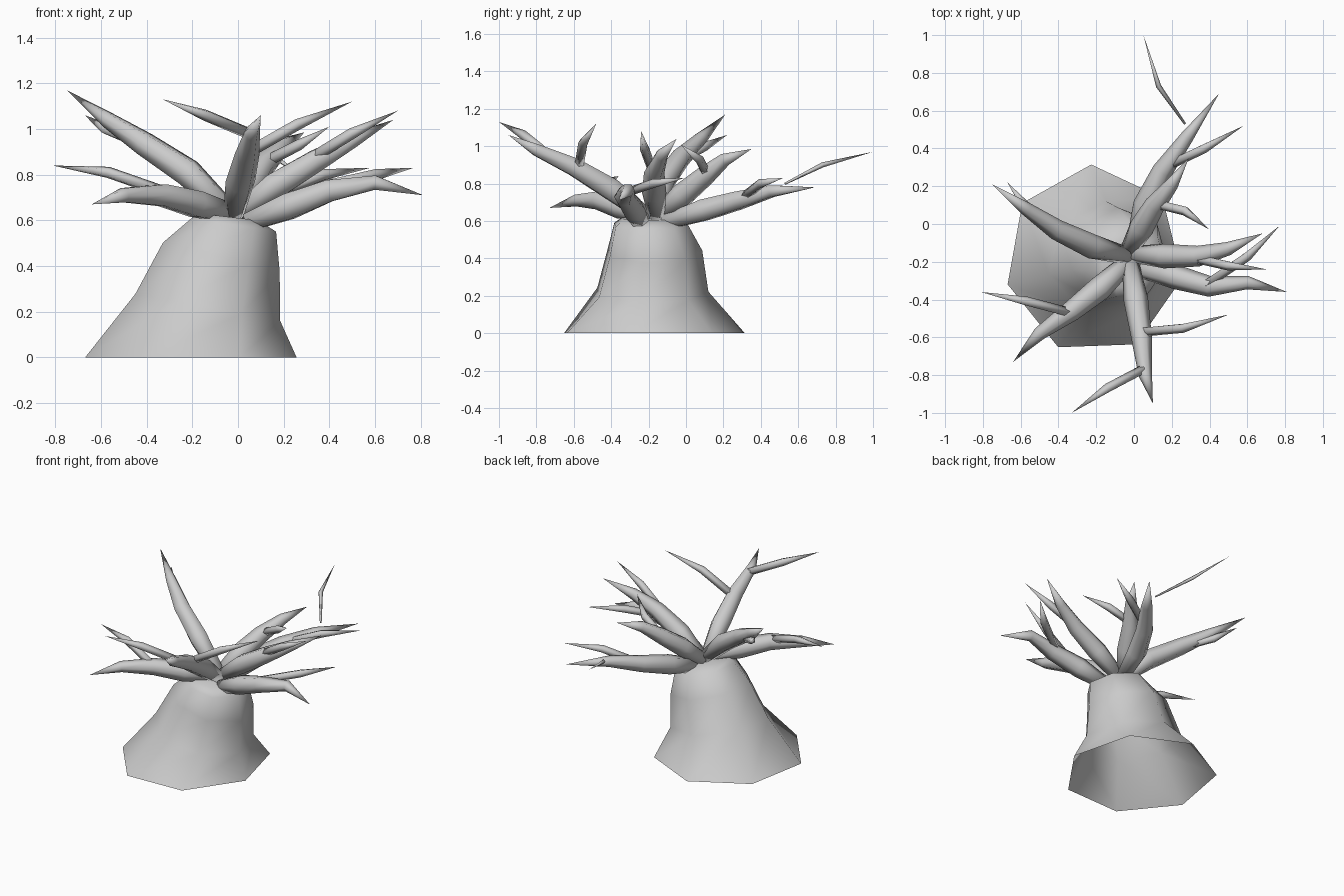
import bpy, bmesh, math
from mathutils import Vector


def make_object(name, bm):
    bmesh.ops.recalc_face_normals(bm, faces=bm.faces)
    for f in bm.faces:
        f.smooth = True
    mesh = bpy.data.meshes.new(name)
    bm.to_mesh(mesh)
    bm.free()
    obj = bpy.data.objects.new(name, mesh)
    bpy.context.collection.objects.link(obj)
    return obj


def bridge(bm, a, b):
    n = len(a)
    for i in range(n):
        bm.faces.new((a[i], a[(i + 1) % n], b[(i + 1) % n], b[i]))


def spike(name, points, radii, sides=6):
    """Tapered tube along a path, ending in a point."""
    pts = [Vector(p) for p in points]
    bm = bmesh.new()
    rings = []
    for i, p in enumerate(pts[:-1]):
        d = (pts[i + 1] - pts[max(i - 1, 0)]).normalized()
        u = d.cross(Vector((0, 0, 1))).normalized()
        v = u.cross(d)
        ring = []
        for k in range(sides):
            a = math.tau * k / sides
            ring.append(bm.verts.new(p + radii[i] * (u * math.cos(a) + v * math.sin(a))))
        rings.append(ring)
    for a, b in zip(rings, rings[1:]):
        bridge(bm, a, b)
    tip = bm.verts.new(pts[-1])
    last = rings[-1]
    for k in range(sides):
        bm.faces.new((last[k], last[(k + 1) % sides], tip))
    bm.faces.new(rings[0])
    return make_object(name, bm)


# Flared, leaning seven-sided trunk, open below: cx, cy, rx, ry, z, tilt
bm = bmesh.new()
rings = []
for cx, cy, rx, ry, z, tilt in [(-0.21, -0.19, 0.475, 0.505, 0.0, 0.0),
                                (-0.135, -0.19, 0.325, 0.31, 0.22, 0.06),
                                (-0.075, -0.175, 0.262, 0.262, 0.44, 0.065),
                                (-0.02, -0.195, 0.19, 0.205, 0.58, 0.03),
                                (-0.04, -0.21, 0.13, 0.14, 0.615, 0.015)]:
    ring = []
    for k in range(7):
        a = math.radians(92) + math.tau * k / 7
        ring.append(bm.verts.new((cx + rx * math.cos(a), cy + ry * math.sin(a),
                                  z - tilt * math.cos(a))))
    rings.append(ring)
for a, b in zip(rings, rings[1:]):
    bridge(bm, a, b)
bm.faces.new(rings[-1])
make_object("trunk", bm)

# Main branches
branches = {
    "left_back": [(-0.03, -0.17, 0.63), (-0.22, -0.12, 0.81), (-0.41, -0.03, 0.935),
                  (-0.57, 0.08, 1.04), (-0.75, 0.21, 1.17)],
    "left_front": [(-0.03, -0.2, 0.63), (-0.18, -0.34, 0.67), (-0.33, -0.46, 0.71),
                   (-0.5, -0.58, 0.71), (-0.64, -0.73, 0.67)],
    "front": [(-0.02, -0.2, 0.62), (0.01, -0.4, 0.77), (0.04, -0.6, 0.89),
              (0.06, -0.8, 0.98), (0.1, -0.95, 1.06)],
    "right_front": [(0.04, -0.24, 0.59), (0.22, -0.28, 0.66), (0.4, -0.33, 0.73),
                    (0.6, -0.31, 0.765), (0.81, -0.36, 0.71)],
    "right": [(0.0, -0.16, 0.63), (0.16, -0.17, 0.75), (0.34, -0.17, 0.86),
              (0.5, -0.13, 0.95), (0.68, -0.05, 1.04)],
    "back_low": [(0.0, -0.12, 0.59), (0.06, 0.1, 0.66), (0.15, 0.28, 0.71),
                 (0.28, 0.46, 0.76), (0.45, 0.69, 0.78)],
    "back_high": [(-0.03, -0.14, 0.63), (0.04, -0.02, 0.74), (0.11, 0.1, 0.84),
                  (0.2, 0.21, 0.93), (0.29, 0.35, 0.985)],
}
for name, path in branches.items():
    spike(name + "_branch", path, (0.045, 0.065, 0.055, 0.036))

# Side twigs
twigs = {
    "left_back": [(-0.46, 0.01, 0.95), (-0.58, 0.1, 1.0), (-0.67, 0.22, 1.06)],
    "left_front": [(-0.34, -0.47, 0.73), (-0.57, -0.41, 0.81), (-0.81, -0.36, 0.84)],
    "front_left": [(0.05, -0.77, 0.98), (-0.14, -0.87, 1.06), (-0.33, -1.0, 1.13)],
    "front_right": [(0.05, -0.57, 0.9), (0.26, -0.55, 1.02), (0.5, -0.48, 1.12)],
    "right_front": [(0.38, -0.32, 0.75), (0.6, -0.17, 0.8), (0.77, -0.01, 0.83)],
    "right": [(0.32, -0.18, 0.87), (0.5, -0.22, 0.98), (0.7, -0.24, 1.08)],
    "back_low": [(0.18, 0.31, 0.73), (0.37, 0.4, 0.8), (0.58, 0.52, 0.83)],
    "back_high": [(0.11, 0.11, 0.85), (0.27, 0.07, 0.93), (0.4, -0.03, 1.01)],
}
for name, path in twigs.items():
    spike(name + "_twig", path, (0.026, 0.026), 5)

# Thin outer twig at the back
spike("back_outer_twig", [(0.27, 0.53, 0.8), (0.13, 0.73, 0.9), (0.05, 1.0, 0.97)],
      (0.006, 0.014), 4)
